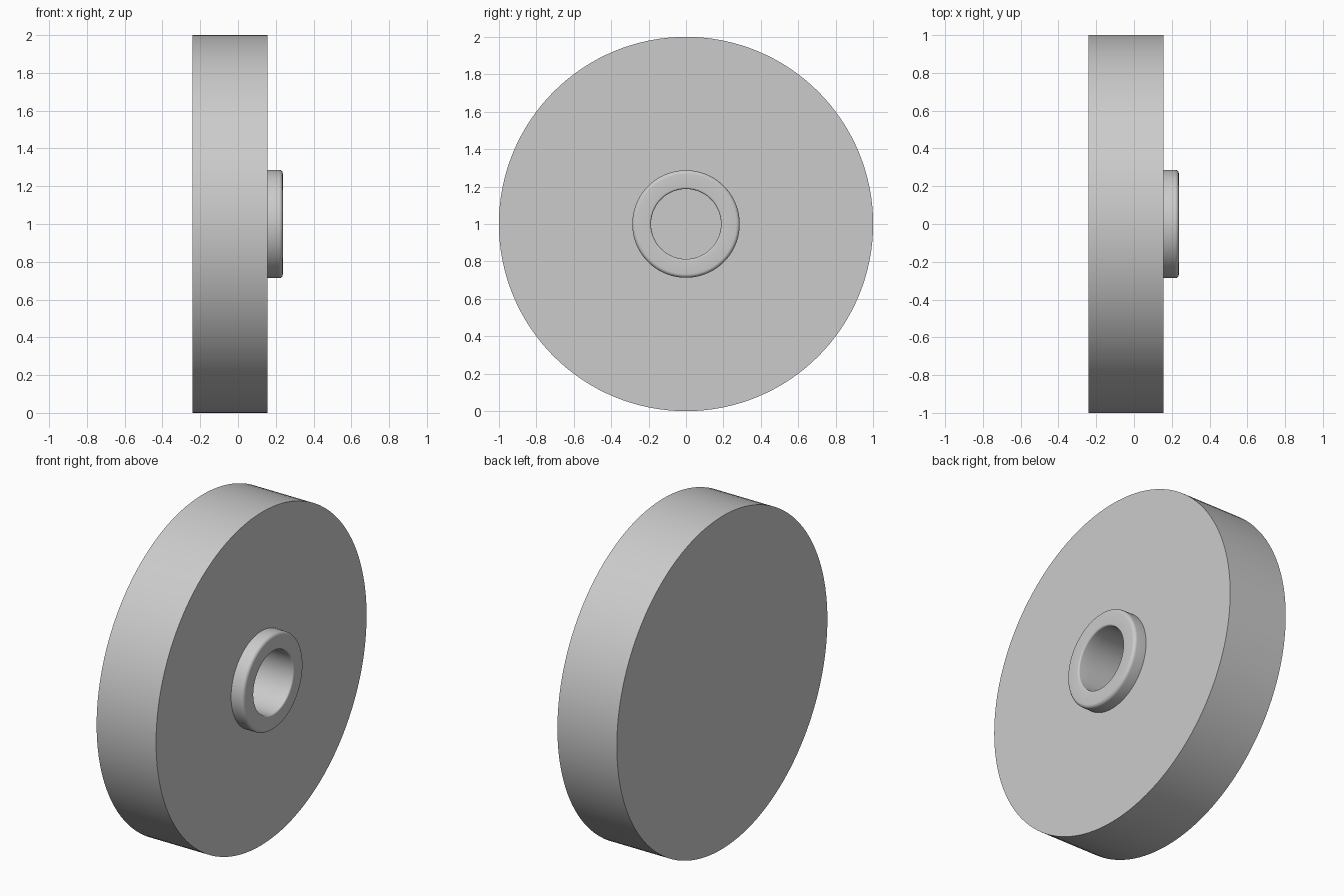
import bpy
import bmesh
from math import cos, sin, pi
from mathutils import Vector, Matrix

SEGMENTS = 128
BORE = 0.187      # bore radius
FACE = 0.155      # x of the disc's hub-side face
BACK = -0.24
TIP = 0.237       # x of the collar's outer end
FLOOR = -0.2      # x of the bore floor

cube = bpy.data.objects.get("Cube")
if cube:
    bpy.data.objects.remove(cube)

grey = bpy.data.materials.new("plain grey")
grey.use_nodes = True
colour = (0.6, 0.6, 0.6, 1)
grey.diffuse_color = colour
grey.node_tree.nodes["Principled BSDF"].inputs["Base Color"].default_value = colour


def fillet(x, r, radius, start, end, steps=6):
    """Arc of (x, radius) points around a centre."""
    angles = [start + (end - start) * i / steps for i in range(steps + 1)]
    return [(x + radius * cos(a), r + radius * sin(a)) for a in angles]


def lathe(name, profile, closed=False):
    """Turn a profile of (x, radius) points around the x axis."""
    bm = bmesh.new()
    verts = [bm.verts.new((x, 0, r)) for x, r in profile]
    edges = [bm.edges.new(pair) for pair in zip(verts, verts[1:])]
    if closed:
        edges.append(bm.edges.new((verts[-1], verts[0])))
    bmesh.ops.spin(bm, geom=verts + edges, cent=(0, 0, 0), axis=(1, 0, 0),
                   angle=2 * pi, steps=SEGMENTS)
    bmesh.ops.remove_doubles(bm, verts=bm.verts, dist=0.0001)
    bmesh.ops.recalc_face_normals(bm, faces=bm.faces)
    mesh = bpy.data.meshes.new(name)
    bm.to_mesh(mesh)
    bm.free()
    mesh.materials.append(grey)
    obj = bpy.data.objects.new(name, mesh)
    obj.location.z = 1
    bpy.context.collection.objects.link(obj)
    bpy.ops.object.select_all(action="DESELECT")
    obj.select_set(True)
    bpy.context.view_layer.objects.active = obj
    bpy.ops.object.shade_smooth_by_angle(angle=pi / 6)
    return obj


# Solid disc with a blind bore
lathe("wheel_disc", [(BACK, 0), (BACK, 1), (FACE, 1), (FACE, BORE),
                     (FLOOR, BORE), (FLOOR, 0)])

# Raised collar around the bore, with rounded rims
OUTER, ROUND, LIP = 0.287, 0.02, 0.01
collar = [(FACE, BORE), (FACE, OUTER)]
collar += fillet(TIP - ROUND, OUTER - ROUND, ROUND, pi / 2, 0)
collar += fillet(TIP - LIP, BORE + LIP, LIP, 0, -pi / 2)
lathe("hub_collar", collar, closed=True)
